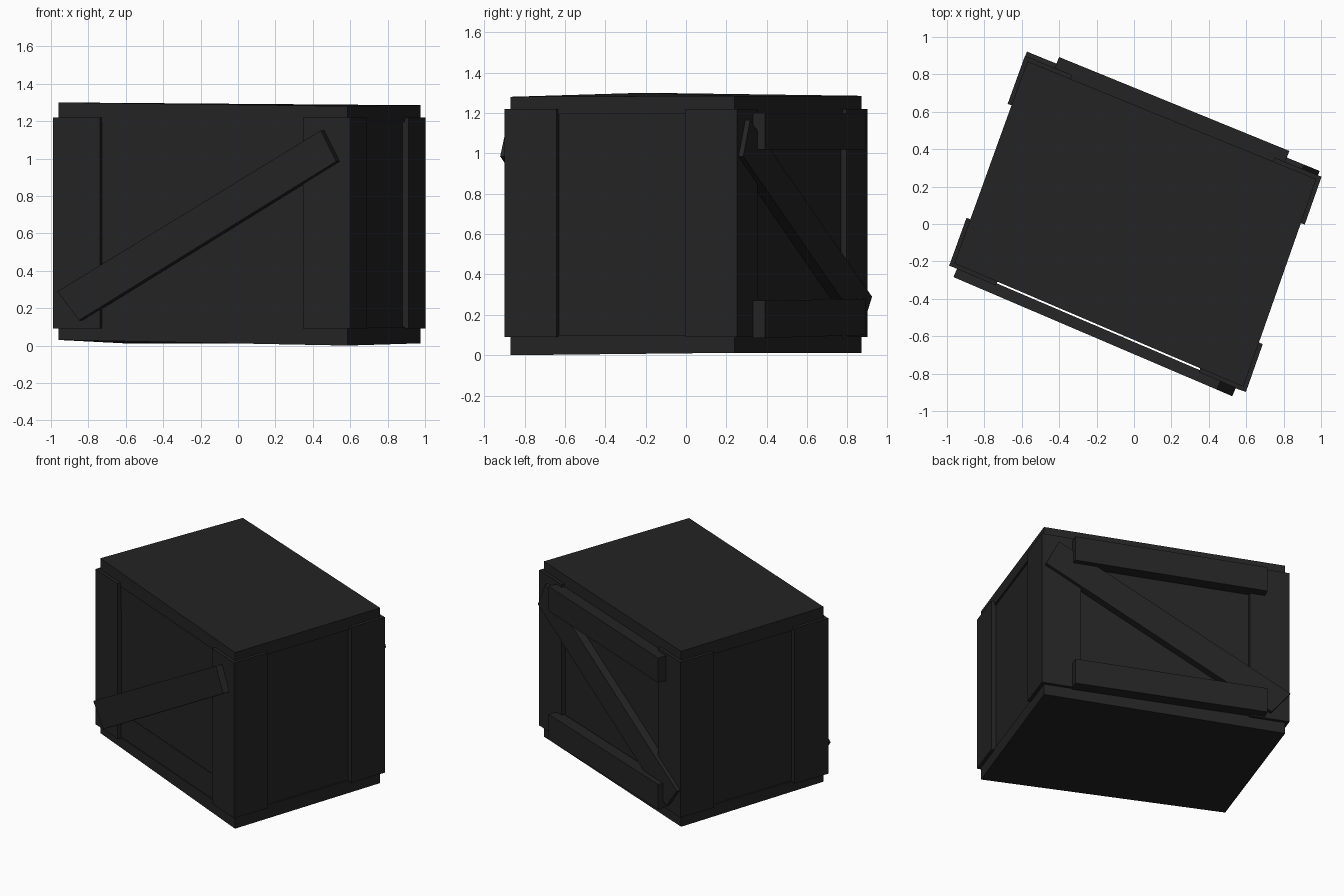
import bpy
import bmesh
from mathutils import Vector

cube = bpy.data.objects.get("Cube")
if cube:
    bpy.data.objects.remove(cube)

wood = bpy.data.materials.new("charred wood")
wood.use_nodes = True
COLOUR = (0.017, 0.017, 0.017, 1)
wood.diffuse_color = COLOUR
bsdf = next(n for n in wood.node_tree.nodes if n.type == "BSDF_PRINCIPLED")
bsdf.inputs["Base Color"].default_value = COLOUR
bsdf.inputs["Roughness"].default_value = 0.9

# Slightly skewed footprint: left, front, right and back corners
CORNERS = [Vector(c) for c in ((-0.96, -0.21, 0), (0.585, -0.87, 0),
                               (0.975, 0.24, 0), (-0.57, 0.87, 0))]
BASE_Z = (0.03, 0.0, 0.012, 0.01)
LID_Z = (1.30, 1.28, 1.285, 1.285)
UP = Vector((0, 0, 1))


def prism(name, lower, upper):
    """Closed solid between two matching loops of points."""
    bm = bmesh.new()
    a = [bm.verts.new(p) for p in lower]
    b = [bm.verts.new(p) for p in upper]
    bm.faces.new(a)
    bm.faces.new(b)
    for i in range(len(a)):
        j = (i + 1) % len(a)
        bm.faces.new((a[i], a[j], b[j], b[i]))
    bmesh.ops.recalc_face_normals(bm, faces=bm.faces)
    mesh = bpy.data.meshes.new(name)
    bm.to_mesh(mesh)
    bm.free()
    mesh.materials.append(wood)
    obj = bpy.data.objects.new(name, mesh)
    bpy.context.collection.objects.link(obj)
    return obj


def slab(name, z0, z1, scale=1.0):
    """Footprint-shaped block with a height per corner."""
    prism(name, [c * scale + UP * z for c, z in zip(CORNERS, z0)],
          [c * scale + UP * z for c, z in zip(CORNERS, z1)])


def board(name, side, outline, inner, outer):
    """Board on a wall: outline in (along, height), depth along the wall normal."""
    start, end = CORNERS[side], CORNERS[(side + 1) % 4]
    along = (end - start).normalized()
    out = along.cross(UP)
    loops = [[start + along * s + UP * z + out * d for s, z in outline]
             for d in (inner, outer)]
    prism(name, *loops)


def rect(s0, s1, z0, z1):
    return [(s0, z0), (s1, z0), (s1, z1), (s0, z1)]


# Base, walls and lid
slab("base", BASE_Z, (0.1,) * 4)
slab("walls", (0.05,) * 4, (1.25,) * 4, 0.985)
slab("lid", (1.195,) * 4, LID_Z)

# Corner boards: side walls wrap around the ends of the front and back ones
POST, PROUD = 0.25, 0.022
for side, label in enumerate(("front", "left", "back", "right")):
    length = (CORNERS[(side + 1) % 4] - CORNERS[side]).length
    wrap = PROUD if side % 2 else 0
    for end, s0, s1 in (("first", -wrap, POST), ("second", length - POST, length + wrap)):
        board(f"{label}_{end}_corner_board", side, rect(s0, s1, 0.09, 1.22), -0.04, PROUD)

# Front wall rails, nearly flush with the panel
board("front_lower_rail", 0, rect(0.2, 1.5, 0.09, 0.28), -0.04, -0.006)
board("front_upper_rail", 0, rect(0.2, 1.5, 1.015, 1.21), -0.04, -0.006)

# Diagonal braces
board("front_brace", 0, [(0.024, 0.29), (0.149, 0.135), (1.645, 0.985), (1.555, 1.15)],
      0.01, 0.07)
board("back_brace", 2, [(0.0, 0.985), (1.56, 0.13), (1.69, 0.29), (0.09, 1.165)],
      -0.02, 0.047)

# Back rails over the brace
board("back_lower_rail", 2, [(0.19, 0.085), (1.52, 0.1), (1.52, 0.28), (0.19, 0.27)], 0, 0.085)
board("back_upper_rail", 2, rect(0.19, 1.52, 1.02, 1.2), 0, 0.085)
